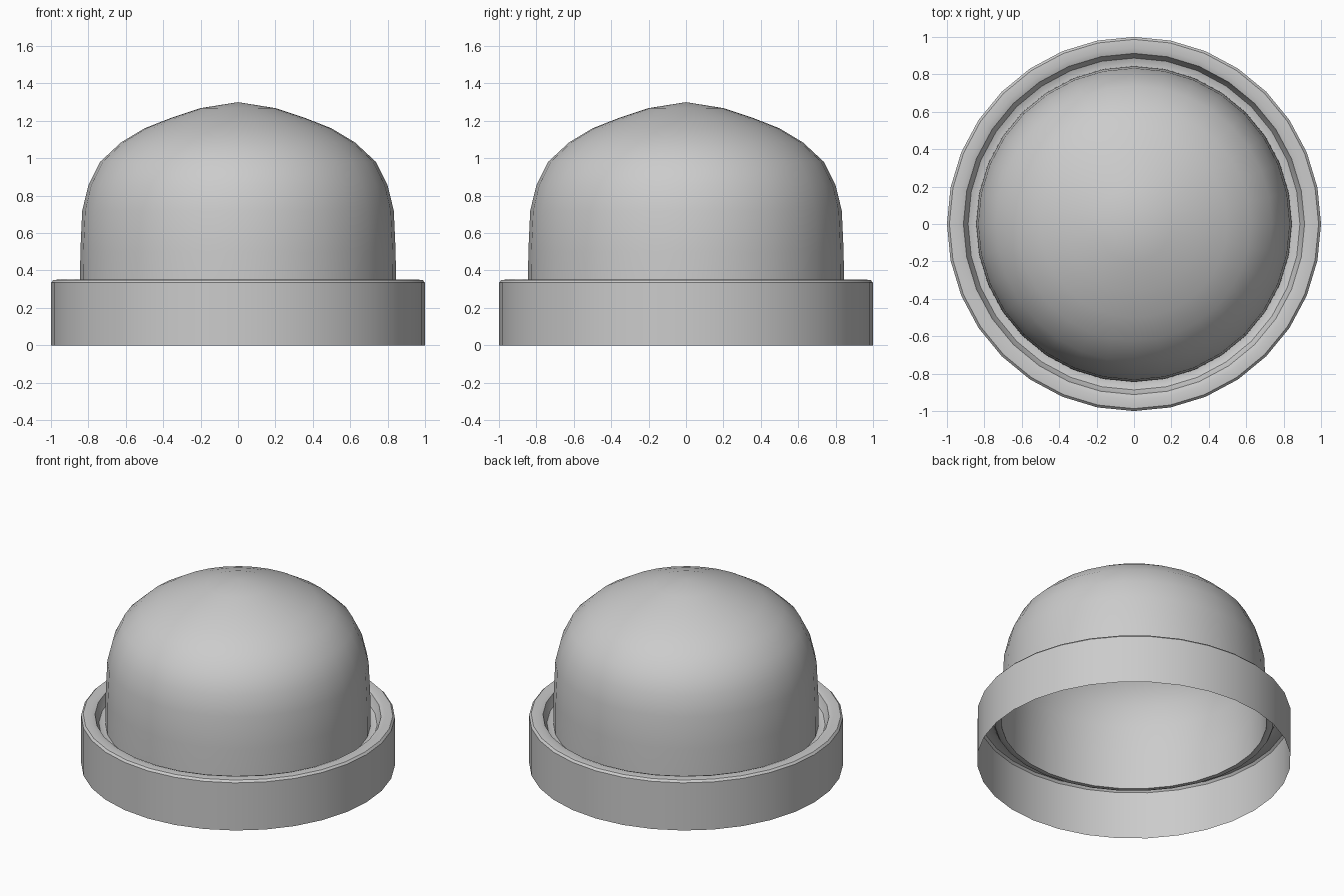
import bpy, bmesh, math

if "Cube" in bpy.data.objects:
    bpy.data.objects.remove(bpy.data.objects["Cube"])

SEGMENTS = 32


def revolve(name, profile, sharp=40):
    """Spin an (r, z) profile around z into a smooth open shell."""
    bm = bmesh.new()
    verts = [bm.verts.new((r, 0, z)) for r, z in profile]
    edges = [bm.edges.new(pair) for pair in zip(verts, verts[1:])]
    bmesh.ops.spin(bm, geom=verts + edges, cent=(0, 0, 0), axis=(0, 0, 1),
                   angle=math.tau, steps=SEGMENTS, use_duplicate=False)
    bmesh.ops.remove_doubles(bm, verts=bm.verts, dist=0.0005)
    bmesh.ops.recalc_face_normals(bm, faces=bm.faces)
    # Open shells: make sure the normals point away from the inside
    if sum(f.normal.z * f.calc_area() for f in bm.faces) < 0:
        bmesh.ops.reverse_faces(bm, faces=bm.faces)
    mesh = bpy.data.meshes.new(name)
    bm.to_mesh(mesh)
    bm.free()
    obj = bpy.data.objects.new(name, mesh)
    bpy.context.collection.objects.link(obj)
    bpy.ops.object.select_all(action='DESELECT')
    obj.select_set(True)
    bpy.context.view_layer.objects.active = obj
    bpy.ops.object.shade_smooth_by_angle(angle=math.radians(sharp))
    return obj


# Base collar: outer wall, rounded rim and the groove around the dome
revolve("base_collar", [
    (1.00, 0.00), (1.00, 0.335), (0.987, 0.349), (0.94, 0.353),
    (0.912, 0.343), (0.90, 0.31), (0.887, 0.285), (0.865, 0.277),
    (0.845, 0.277)])

# Dome: near-vertical wall curving into a shallow pointed crown
revolve("dome", [
    (0.845, 0.277), (0.843, 0.50), (0.833, 0.72), (0.80, 0.855),
    (0.738, 0.98), (0.625, 1.085), (0.50, 1.16), (0.36, 1.215),
    (0.20, 1.268), (0.00, 1.30)])
